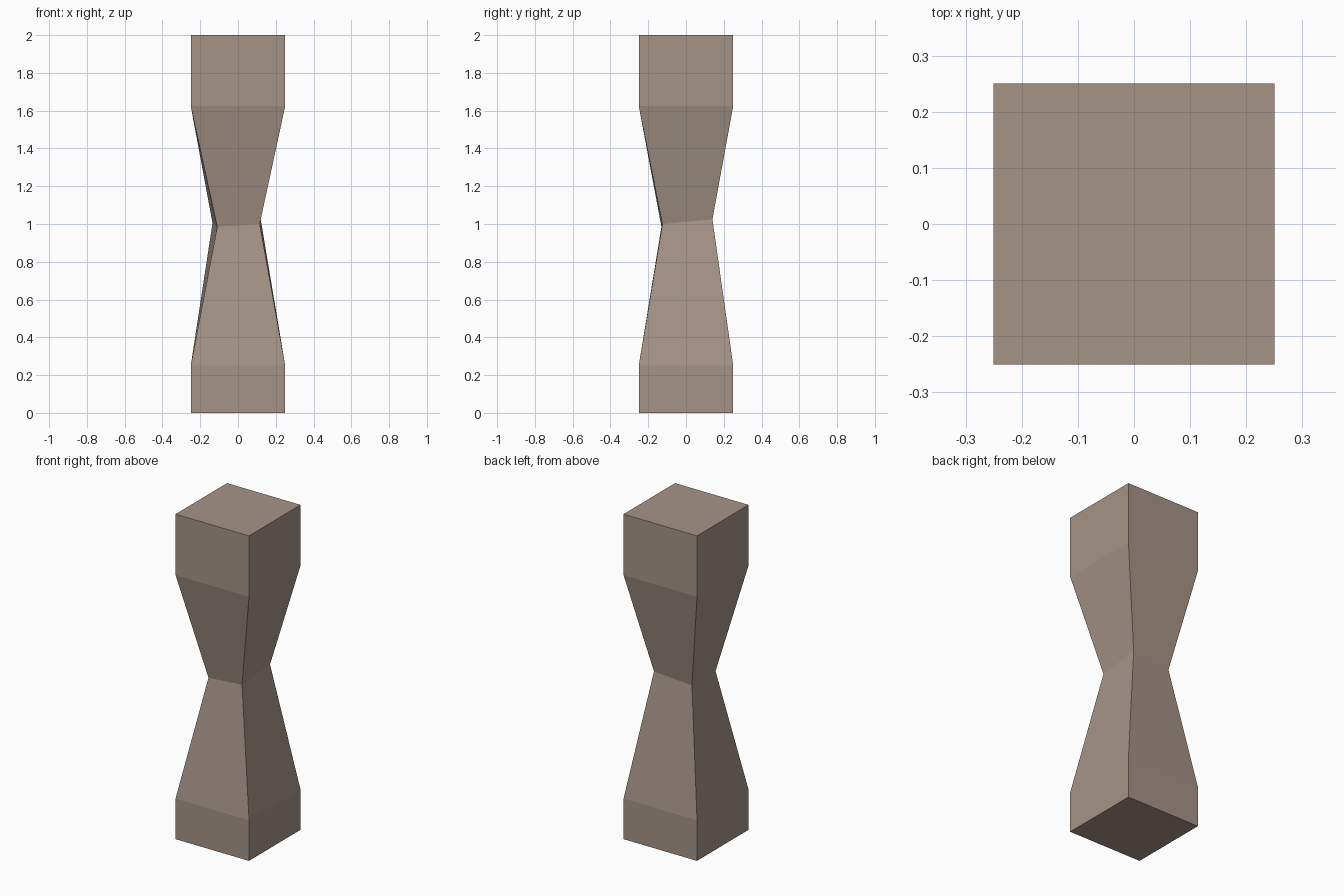
import bpy
import bmesh

cube = bpy.data.objects.get("Cube")
if cube:
    bpy.data.objects.remove(cube, do_unlink=True)

# Stone colour
stone = bpy.data.materials.new("warm_grey_stone")
stone.use_nodes = True
colour = (0.38, 0.295, 0.245, 1)
stone.diffuse_color = colour
bsdf = stone.node_tree.nodes["Principled BSDF"]
bsdf.inputs["Base Color"].default_value = colour
bsdf.inputs["Roughness"].default_value = 0.9

HALF = 0.25


def square(z):
    """Corners of a full-width level, counter-clockwise from front -x."""
    return [(x * HALF, y * HALF, z) for x, y in ((-1, -1), (1, -1), (1, 1), (-1, 1))]


# Narrow, slightly uneven waist between square base and head
waist = [(-0.11, -0.13, 0.985), (0.115, -0.125, 1.0),
         (0.12, 0.14, 1.025), (-0.135, 0.135, 1.005)]
levels = [square(0), square(0.25), waist, square(1.625), square(2)]

bm = bmesh.new()
rings = [[bm.verts.new(p) for p in level] for level in levels]
for low, high in zip(rings, rings[1:]):
    for i in range(4):
        j = (i + 1) % 4
        bm.faces.new((low[i], low[j], high[j], high[i]))

# Bottom and top caps
bm.faces.new(reversed(rings[0]))
bm.faces.new(rings[-1])
bmesh.ops.recalc_face_normals(bm, faces=bm.faces)

mesh = bpy.data.meshes.new("waisted_pillar")
bm.to_mesh(mesh)
bm.free()
mesh.materials.append(stone)
pillar = bpy.data.objects.new("waisted_pillar", mesh)
bpy.context.collection.objects.link(pillar)
